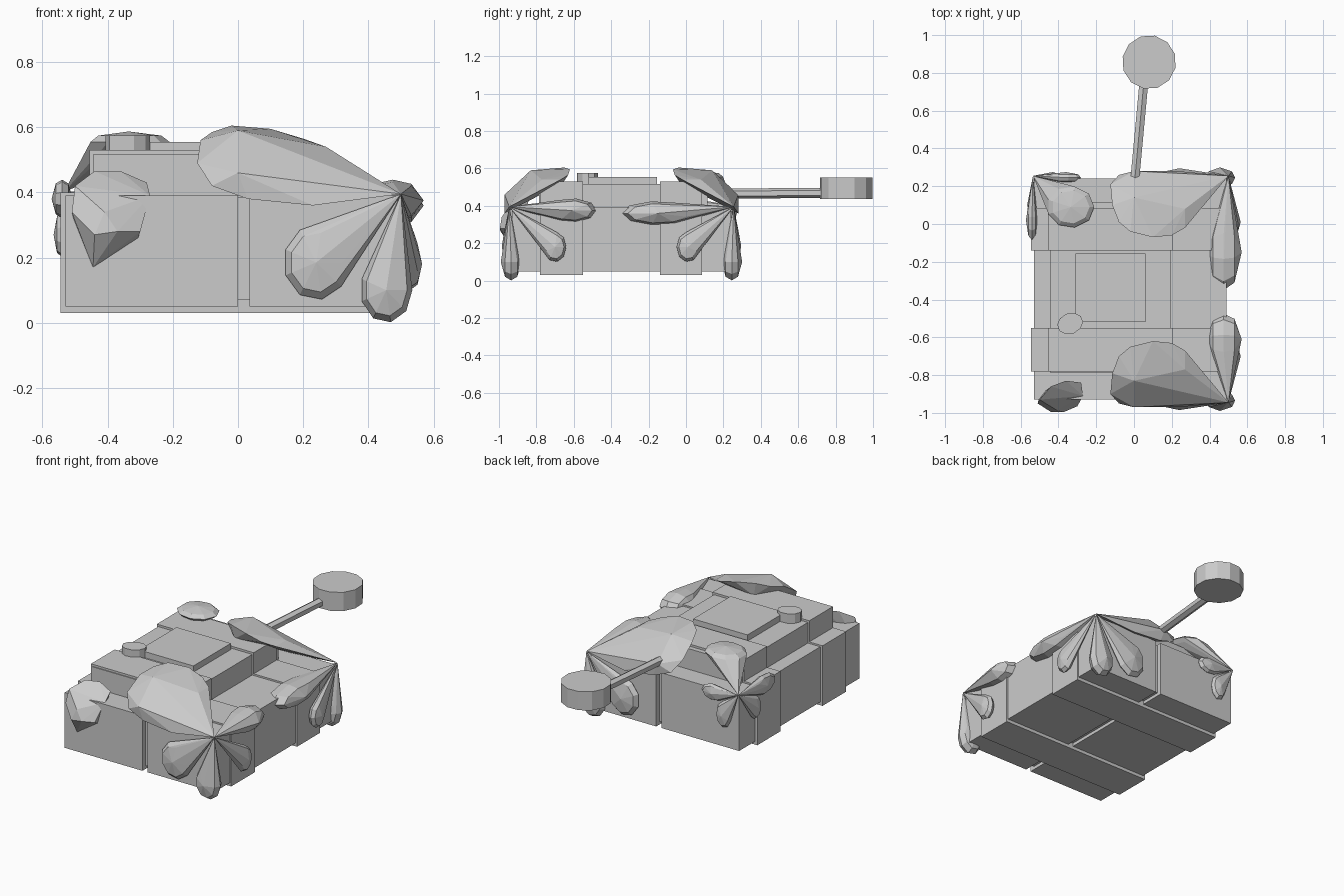
import bpy, bmesh
from math import sin, cos, pi, atan2
from mathutils import Vector

if "Cube" in bpy.data.objects:
    bpy.data.objects.remove(bpy.data.objects["Cube"])

MID_Y = -0.345  # symmetry plane of the two right-hand corner splats


def finish(name, bm):
    bmesh.ops.recalc_face_normals(bm, faces=bm.faces)
    mesh = bpy.data.meshes.new(name)
    bm.to_mesh(mesh)
    bm.free()
    obj = bpy.data.objects.new(name, mesh)
    bpy.context.collection.objects.link(obj)
    return obj


def box(name, x, y, z):
    bm = bmesh.new()
    bmesh.ops.create_cube(bm, size=1)
    for v in bm.verts:
        v.co = [(a[0] + a[1]) / 2 + c * (a[1] - a[0]) for a, c in zip((x, y, z), v.co)]
    return finish(name, bm)


def cylinder(name, loc, rx, ry, depth, sides, turn=0.0):
    bm = bmesh.new()
    bmesh.ops.create_cone(bm, cap_ends=True, segments=sides, radius1=1, radius2=1, depth=depth)
    for v in bm.verts:
        v.co = (v.co.x * rx, v.co.y * ry, v.co.z)
    obj = finish(name, bm)
    obj.location = loc
    obj.rotation_euler.z = turn
    return obj


def hull(name, points):
    bm = bmesh.new()
    for p in points:
        bm.verts.new(p)
    res = bmesh.ops.convex_hull(bm, input=bm.verts)
    junk = {g for g in res["geom_interior"] + res["geom_unused"] if isinstance(g, bmesh.types.BMVert)}
    bmesh.ops.delete(bm, geom=list(junk), context='VERTS')
    return finish(name, bm)


def blob(c, r, rings=(-0.6, 0.0, 0.6), sides=9, axis=2):
    """Points of a coarse flattened ellipsoid whose thin direction is axis."""
    pts = []
    for h in (-1,) + rings + (1,):
        w = max(0, 1 - h * h) ** 0.5
        for i in range(sides if w else 1):
            a = 2 * pi * i / sides
            p = [w * cos(a), w * sin(a)]
            p.insert(axis, h)
            pts.append(tuple(ci + ri * pi_ for ci, ri, pi_ in zip(c, r, p)))
    return pts


def flip(points):
    return [(x, 2 * MID_Y - y, z) for x, y, z in points]


# Lower tier: two halves with a seam, a recessed core and two wrapping bands
box("lower_left_block", (-0.53, 0.0), (-0.93, 0.24), (0.05, 0.39))
box("lower_right_block", (0.035, 0.49), (-0.93, 0.24), (0.05, 0.39))
box("seam_core", (-0.01, 0.045), (-0.90, 0.21), (0.07, 0.385))
bands = ((-0.78, -0.55), (-0.14, 0.085))
for i, y in enumerate(bands):
    box(f"lower_band_{i}", (-0.545, 0.50), y, (0.03, 0.40))
    box(f"upper_band_{i}", (-0.455, 0.205), y, (0.38, 0.53))

# Upper tier, raised panel and small button
box("upper_block", (-0.445, 0.195), (-0.785, 0.115), (0.38, 0.517))
box("top_panel", (-0.31, 0.06), (-0.52, -0.155), (0.51, 0.555))
cylinder("button", (-0.338, -0.527, 0.546), 0.07, 0.055, 0.058, 10, 0.35)

# Right corner splats: lobes fanning out from the corner point, mirrored front to back
apex = (0.50, -0.945, 0.395)
top_lobe = [(-0.125, -0.90, 0.49), (-0.115, -0.79, 0.56), (-0.08, -0.70, 0.585),
            (-0.02, -0.65, 0.605), (0.10, -0.62, 0.595), (0.20, -0.63, 0.565),
            (0.27, -0.67, 0.54), (0.27, -0.77, 0.54), (0.0, -0.97, 0.46),
            (-0.08, -0.95, 0.42), (0.03, -0.965, 0.38), (0.23, -0.97, 0.36),
            (0.0, -0.83, 0.59), (0.0, -0.66, 0.52)]
lobes = {
    "face_lobe": blob((0.24, -0.945, 0.185), (0.10, 0.04, 0.115), axis=1),
    "foot_lobe": blob((0.455, -0.935, 0.10), (0.08, 0.055, 0.10), axis=1),
    "side_lobe": blob((0.53, -0.70, 0.18), (0.035, 0.06, 0.08), axis=0),
    "top_lobe": top_lobe,
}
rim = {"front": blob((0.475, -0.61, 0.375), (0.095, 0.135, 0.065), axis=0),
       "back": blob((0.475, -0.54, 0.36), (0.095, 0.20, 0.065), axis=0)}
for end in ("front", "back"):
    for part, pts in {**lobes, "rim_lobe": rim[end]}.items():
        pts = pts + [apex]
        hull(f"{end}_{part}", flip(pts) if end == "back" else pts)

# Rear left corner splat
left_apex = (-0.535, 0.255, 0.40)
for part, pts in {
    "top": blob((-0.335, 0.09, 0.555), (0.125, 0.11, 0.032)),
    "side": blob((-0.54, 0.02, 0.38), (0.032, 0.11, 0.06), axis=0),
    "side_drip": blob((-0.54, 0.10, 0.27), (0.026, 0.05, 0.07), axis=0),
    "back": blob((-0.43, 0.245, 0.25), (0.05, 0.03, 0.08), axis=1),
    "back_rim": blob((-0.36, 0.245, 0.37), (0.08, 0.03, 0.05), axis=1),
}.items():
    hull(f"rear_left_{part}_lobe", pts + [left_apex])

# Single lump on the front left
hull("front_left_lump", [
    (-0.51, -0.95, 0.34), (-0.50, -0.93, 0.42), (-0.44, -0.86, 0.465), (-0.36, -0.83, 0.465),
    (-0.28, -0.84, 0.43), (-0.27, -0.91, 0.39), (-0.30, -0.965, 0.28), (-0.44, -0.995, 0.27),
    (-0.37, -0.995, 0.28), (-0.445, -0.93, 0.17), (-0.31, -0.91, 0.25), (-0.50, -0.91, 0.30),
    (-0.41, -0.985, 0.34)])

# Rear stick ending in a disc
a, b = Vector((0.0, 0.19, 0.465)), Vector((0.055, 0.78, 0.47))
stick = cylinder("stick", (a + b) / 2, 0.027, 0.027, (b - a).length, 6)
stick.rotation_euler = (b - a).to_track_quat('Z', 'Y').to_euler()
cylinder("end_disc", (0.08, 0.857, 0.495), 0.143, 0.143, 0.115, 12, pi / 12 * 1.2)
